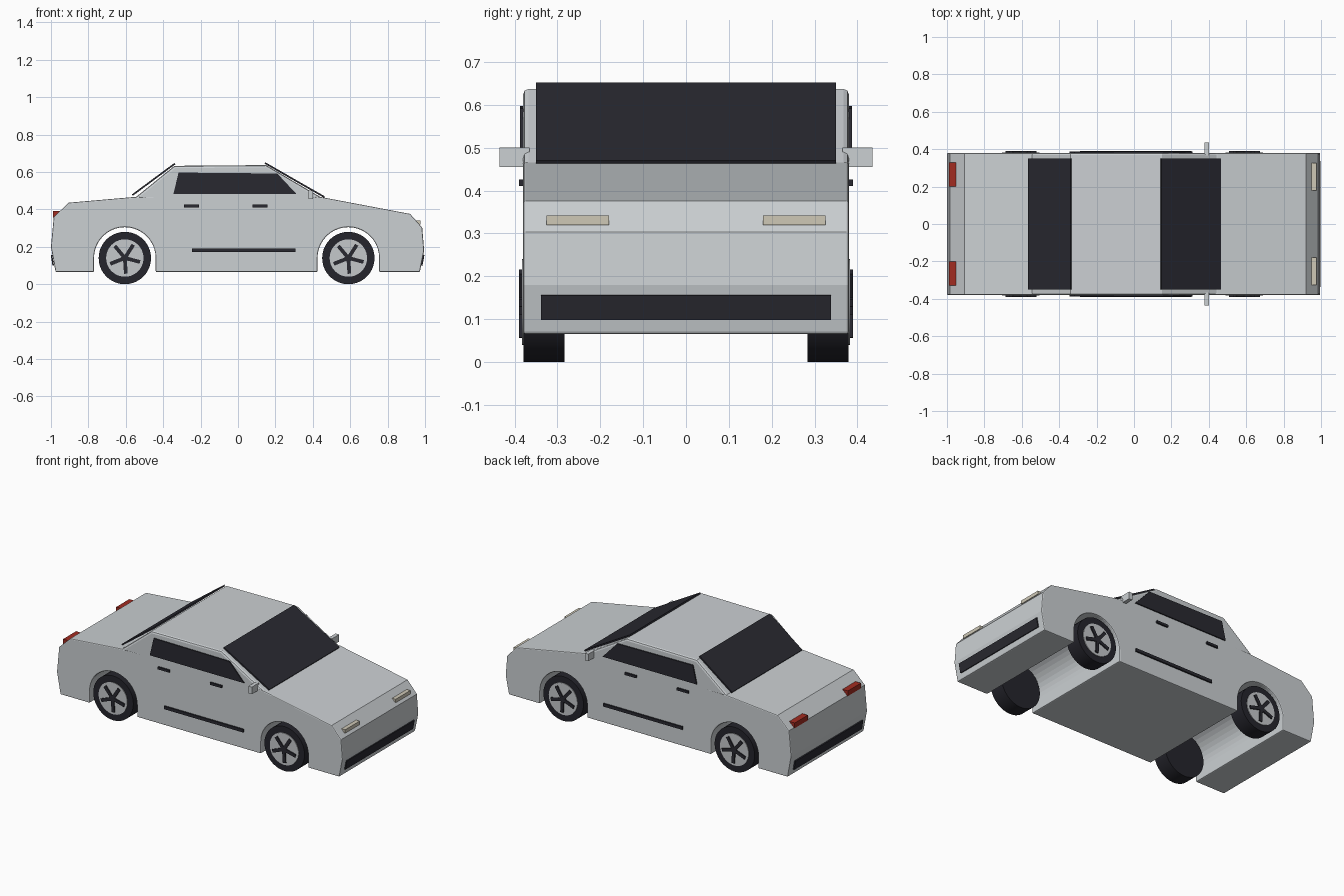
import bpy, bmesh
from math import sin, cos, pi
from mathutils import Matrix, Vector

if "Cube" in bpy.data.objects:
    bpy.data.objects.remove(bpy.data.objects["Cube"])


def material(name, rgb, rough=0.6):
    m = bpy.data.materials.new(name)
    m.use_nodes = True
    m.diffuse_color = (*rgb, 1)
    bsdf = m.node_tree.nodes["Principled BSDF"]
    bsdf.inputs["Base Color"].default_value = (*rgb, 1)
    bsdf.inputs["Roughness"].default_value = rough
    return m


PAINT = material("silver paint", (0.60, 0.63, 0.65))
DARK = material("dark glass and trim", (0.022, 0.022, 0.03))
RUBBER = material("tyre rubber", (0.018, 0.018, 0.025))
METAL = material("wheel metal", (0.56, 0.58, 0.60))
LAMP = material("headlight cream", (0.62, 0.58, 0.47))
RED = material("tail light red", (0.36, 0.025, 0.015))


def finish(name, bm, mat, bevel=0, smooth=False):
    bmesh.ops.recalc_face_normals(bm, faces=bm.faces)
    mesh = bpy.data.meshes.new(name)
    bm.to_mesh(mesh)
    bm.free()
    ob = bpy.data.objects.new(name, mesh)
    bpy.context.collection.objects.link(ob)
    mesh.materials.append(mat)
    if bevel:
        mod = ob.modifiers.new("soft edges", 'BEVEL')
        mod.width, mod.segments, mod.limit_method = bevel, 2, 'ANGLE'
        mod.angle_limit = 1.0
    if smooth:
        bpy.ops.object.select_all(action='DESELECT')
        ob.select_set(True)
        bpy.context.view_layer.objects.active = ob
        bpy.ops.object.shade_smooth_by_angle(angle=0.6)
    return ob


def extrude_profile(name, points, y0, y1, mat, **kw):
    """Side profile in x and z, extruded from y0 to y1."""
    bm = bmesh.new()
    face = bm.faces.new([bm.verts.new((x, y0, z)) for x, z in points])
    ext = bmesh.ops.extrude_face_region(bm, geom=[face])
    new = [g for g in ext["geom"] if isinstance(g, bmesh.types.BMVert)]
    bmesh.ops.translate(bm, verts=new, vec=(0, y1 - y0, 0))
    return finish(name, bm, mat, **kw)


def box(name, low, high, mat):
    (x0, y0, z0), (x1, y1, z1) = low, high
    return extrude_profile(name, [(x0, z0), (x1, z0), (x1, z1), (x0, z1)], y0, y1, mat)


def slab(name, a, b, half_width, thick, mat):
    """Thin plate spanning the width, following the profile line a to b."""
    a, b = Vector(a), Vector(b)
    n = Vector((a.y - b.y, b.x - a.x)).normalized() * thick
    return extrude_profile(name, [a, b, b + n, a + n], -half_width, half_width, mat)


WHEEL_X = {"rear": -0.605, "front": 0.59}
AXLE_Z, TYRE_R, ARCH_R, SILL, HALF = 0.14, 0.14, 0.165, 0.065, 0.38


def arch(cx, n=20):
    curve = [(cx - ARCH_R * cos(pi * i / n), AXLE_Z + ARCH_R * sin(pi * i / n))
             for i in range(n + 1)]
    return [(cx - ARCH_R, SILL)] + curve + [(cx + ARCH_R, SILL)]


# Lower body with wheel arches running right across
body = [(-0.975, SILL)] + arch(WHEEL_X["rear"]) + arch(WHEEL_X["front"]) + [
    (0.972, SILL), (0.995, 0.18), (0.985, 0.303), (0.92, 0.376), (0.45, 0.465),
    (0.25, 0.483), (-0.3, 0.478), (-0.56, 0.466), (-0.905, 0.436), (-0.985, 0.36),
    (-1.0, 0.2)]
extrude_profile("body", body, -HALF, HALF, PAINT, bevel=0.006)

# Cabin and its front and rear glass
cabin = [(-0.56, 0.455), (0.46, 0.455), (0.15, 0.637), (-0.34, 0.633)]
extrude_profile("cabin", cabin, -HALF, HALF, PAINT, bevel=0.012)
slab("windscreen", (0.46, 0.462), (0.142, 0.644), 0.35, -0.009, DARK)
slab("rear_window", (-0.335, 0.641), (-0.562, 0.473), 0.35, -0.009, DARK)

# Bumper grilles and lights
slab("front_grille", (0.978, 0.10), (0.989, 0.157), 0.338, -0.008, DARK)
slab("rear_grille", (-0.993, 0.157), (-0.984, 0.10), 0.338, -0.008, DARK)

window = [(-0.345, 0.483), (0.312, 0.483), (0.21, 0.592), (-0.318, 0.597)]
for side, s in (("left", 1), ("right", -1)):
    # Side glass, handles, rubbing strip and mirror
    extrude_profile(side + "_side_window", window, s * 0.376, s * 0.387, DARK)
    for end, x in (("rear", -0.288), ("front", 0.077)):
        box(f"{side}_{end}_handle", (x, s * 0.375, 0.411), (x + 0.08, s * 0.39, 0.426), DARK)
    box(side + "_side_strip", (-0.245, s * 0.375, 0.171), (0.307, s * 0.389, 0.19), DARK)
    box(side + "_mirror", (0.377, s * 0.365, 0.455), (0.401, s * 0.435, 0.50), PAINT)
    box(side + "_headlight", (0.945, s * 0.18, 0.32), (0.975, s * 0.325, 0.342), LAMP)
    box(side + "_tail_light", (-0.99, s * 0.2, 0.358), (-0.95, s * 0.33, 0.391), RED)

    for end, cx in WHEEL_X.items():
        # Wheel: tyre, metal disc and five dark spokes
        def disc(name, radius, inner, outer, mat):
            n = 40
            ring = [(cx + radius * cos(2 * pi * i / n), AXLE_Z + radius * sin(2 * pi * i / n))
                    for i in range(n)]
            extrude_profile(f"{side}_{end}_{name}", ring, s * inner, s * outer, mat, smooth=True)
        disc("tyre", TYRE_R, 0.283, 0.379, RUBBER)
        disc("rim", 0.1, 0.37, 0.383, METAL)
        disc("hub", 0.02, 0.37, 0.39, DARK)
        bm = bmesh.new()
        for i in range(5):
            turn = Matrix.Translation((cx, s * 0.383, AXLE_Z)) @ Matrix.Rotation(
                2 * pi * i / 5 + 0.25, 4, 'Y')
            bmesh.ops.create_cube(bm, size=1, matrix=turn @ Matrix.Translation(
                (0.042, 0, 0)) @ Matrix.Diagonal((0.084, 0.014, 0.02, 1)))
        finish(f"{side}_{end}_spokes", bm, DARK)
